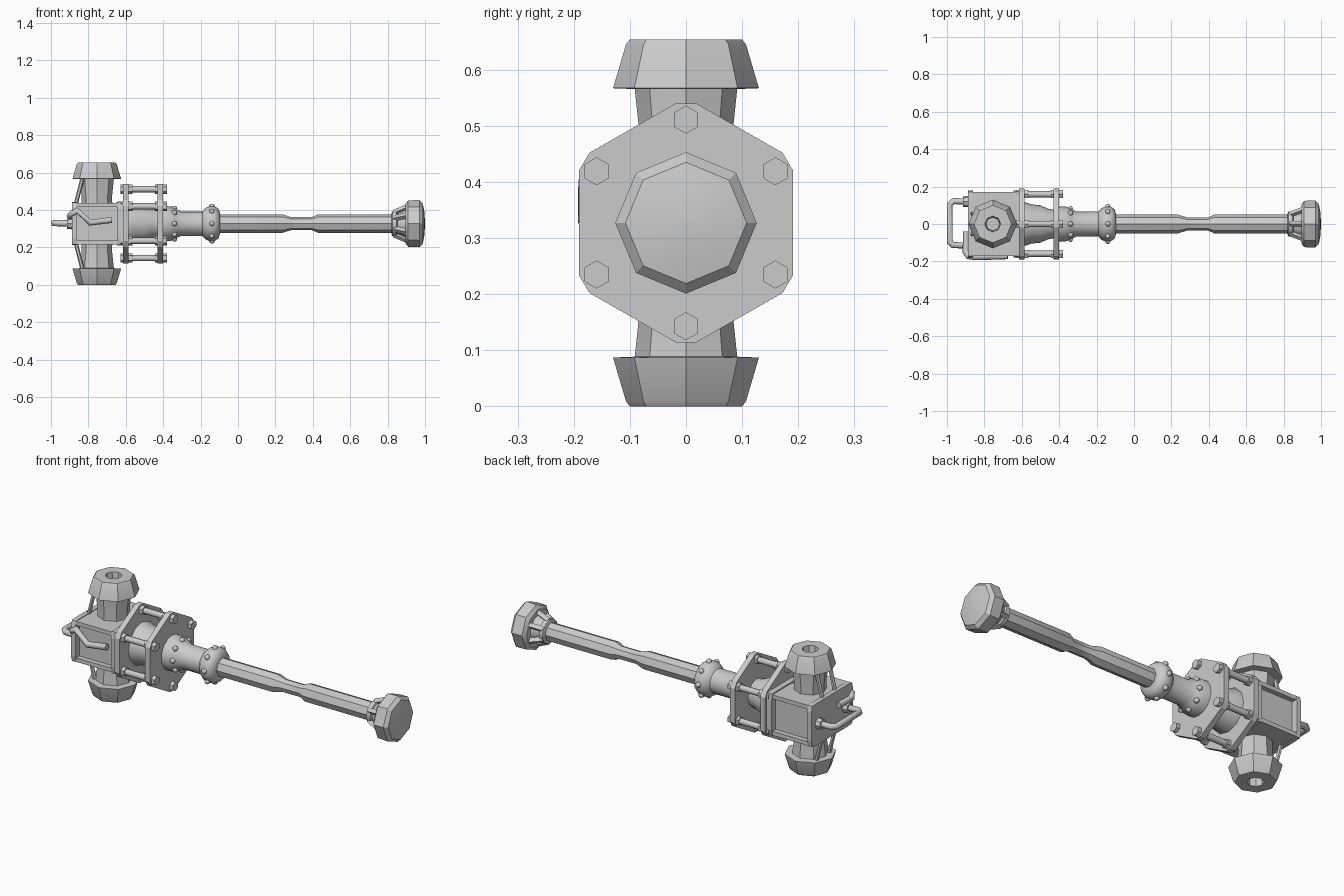
import bpy, bmesh
from math import cos, sin, pi, radians
from mathutils import Vector

if "Cube" in bpy.data.objects:
    bpy.data.objects.remove(bpy.data.objects["Cube"])

ZC = 0.327      # height of the long axis
HX = -0.755     # centre of the upright head


def finish(bm, name, smooth=None):
    bmesh.ops.remove_doubles(bm, verts=bm.verts, dist=1e-5)
    bmesh.ops.recalc_face_normals(bm, faces=bm.faces)
    me = bpy.data.meshes.new(name)
    for f in bm.faces:
        f.smooth = smooth is not None
    bm.to_mesh(me)
    bm.free()
    if smooth is not None:
        me.set_sharp_from_angle(angle=radians(smooth))
    ob = bpy.data.objects.new(name, me)
    bpy.context.collection.objects.link(ob)
    return ob


def lathe(name, profile, start, direction, n=8, smooth=None, turn=0.0):
    """Revolve (distance, radius) pairs round a line, capping both ends."""
    d = Vector(direction).normalized()
    u = Vector((0, 0, 1)) if abs(d.z) < 0.9 else Vector((1, 0, 0))
    v = d.cross(u).normalized()
    u = v.cross(d)
    bm = bmesh.new()
    rings = []
    for t, r in profile:
        r = max(r, 1e-4)
        rings.append([bm.verts.new(Vector(start) + d * t
                      + (u * cos(turn + 2 * pi * i / n) + v * sin(turn + 2 * pi * i / n)) * r)
                      for i in range(n)])
    for a, b in zip(rings, rings[1:]):
        for i in range(n):
            j = (i + 1) % n
            bm.faces.new((a[i], a[j], b[j], b[i]))
    bm.faces.new(rings[0])
    bm.faces.new(rings[-1])
    return finish(bm, name, smooth)


def along_x(name, profile, n=8, smooth=None, y=0, z=ZC):
    return lathe(name, profile, (0, y, z), (1, 0, 0), n, smooth)


def rod(name, a, b, r, n=8, smooth=50):
    d = Vector(b) - Vector(a)
    return lathe(name, [(0, r), (d.length, r)], a, d, n, smooth)


def plate(name, quarter, x0, x1):
    """Plate across x; quarter outline (y, z) mirrored to all four quadrants."""
    pts = (quarter + [(y, -z) for y, z in reversed(quarter)]
           + [(-y, -z) for y, z in quarter] + [(-y, z) for y, z in reversed(quarter)])
    bm = bmesh.new()
    f = bm.faces.new([bm.verts.new((x0, y, ZC + z)) for y, z in pts])
    ext = bmesh.ops.extrude_face_region(bm, geom=[f])["geom"]
    bmesh.ops.translate(bm, vec=(x1 - x0, 0, 0),
                        verts=[g for g in ext if isinstance(g, bmesh.types.BMVert)])
    bm.faces.new([v for v in f.verts]) if not f.is_valid else None
    return finish(bm, name)


def box(name, lo, hi):
    bm = bmesh.new()
    bmesh.ops.create_cube(bm, size=1)
    for v in bm.verts:
        v.co = Vector([(a + b) / 2 + c * (b - a) for a, b, c in zip(lo, hi, v.co)])
    return finish(bm, name)


def tube(name, pts, r):
    cu = bpy.data.curves.new(name, 'CURVE')
    cu.dimensions = '3D'
    cu.bevel_depth = r
    cu.bevel_resolution = 2
    cu.use_fill_caps = True
    sp = cu.splines.new('POLY')
    sp.points.add(len(pts) - 1)
    for p, c in zip(sp.points, pts):
        p.co = (*c, 1)
    ob = bpy.data.objects.new(name, cu)
    bpy.context.collection.objects.link(ob)
    return ob


# Shaft with a narrow waist
along_x("shaft", [(-0.12, 0.05), (0.235, 0.05), (0.285, 0.035), (0.395, 0.035),
                  (0.43, 0.05), (0.85, 0.05)], 8, 30)

# Pommel, its collar and ribs
along_x("pommel", [(0.895, 0.105), (0.91, 0.124), (0.97, 0.126), (0.988, 0.108),
                   (0.997, 0.06), (1.0, 0)], 8, 30)
along_x("pommel_collar", [(0.82, 0.055), (0.825, 0.066), (0.848, 0.066), (0.852, 0.056),
                          (0.90, 0.075)], 12, 40)
for i in range(6):
    a = pi / 6 + i * pi / 3
    c, s = cos(a), sin(a)
    rod("pommel_rib", (0.835, 0.058 * c, ZC + 0.058 * s), (0.91, 0.09 * c, ZC + 0.09 * s), 0.016, 4, None)

# Socket sleeve with two riveted flanges
along_x("socket_sleeve", [(-0.41, 0.095), (-0.36, 0.092), (-0.335, 0.08), (-0.305, 0.066),
                          (-0.19, 0.066), (-0.175, 0.083), (-0.155, 0.093), (-0.125, 0.093),
                          (-0.105, 0.08), (-0.095, 0.052)], 16, 45)
for x, r in ((-0.34, 0.078), (-0.14, 0.089)):
    for i in range(8):
        a = i * pi / 4
        c, s = cos(a), sin(a)
        lathe("rivet", [(0, 0.015), (0.01, 0.014), (0.017, 0.007)],
              (x, r * c, ZC + r * s), (0, c, s), 6, 50)

# Pair of six-sided clamp plates, core and bolts
hexagon = [(0.018, 0.213), (0.172, 0.125), (0.191, 0.093)]
plate("inner_clamp_plate", hexagon, -0.615, -0.585)
plate("outer_clamp_plate", hexagon, -0.43, -0.40)
along_x("clamp_core", [(-0.65, 0.115), (-0.575, 0.115), (-0.55, 0.105), (-0.50, 0.10),
                       (-0.46, 0.082), (-0.42, 0.075)], 12, 30)
for i in range(6):
    a = i * pi / 3
    y, z = 0.184 * sin(a), ZC + 0.184 * cos(a)
    along_x("clamp_bolt", [(-0.62, 0.017), (-0.39, 0.017)], 8, 50, y, z)
    for x0, x1 in ((-0.628, -0.565), (-0.445, -0.38)):
        along_x("bolt_nut", [(x0, 0.025), (x1, 0.025)], 6, None, y, z)

# Head block: side channels between two end plates
box("head_block", (-0.87, -0.145, ZC - 0.09), (-0.61, 0.145, ZC + 0.09))
for s in (-1, 1):
    z = ZC + s * 0.1
    box("head_flange", (-0.88, -0.172, z - 0.011), (-0.61, 0.172, z + 0.011))
plate("head_rear_plate", [(0.13, 0.115), (0.172, 0.112), (0.18, 0.08)], -0.888, -0.862)
plate("head_front_plate", [(0.13, 0.118), (0.172, 0.115), (0.18, 0.08)], -0.645, -0.615)

# Upright necks, hammer caps with sockets, and braces, top and bottom
for s, side in ((1, "top"), (-1, "bottom")):
    base = (HX, 0, ZC)
    lathe(side + "_neck", [(0, 0.085), (0.15, 0.082), (0.245, 0.092)], base, (0, 0, s), 8, 30)
    lathe(side + "_cap", [(0.238, 0.08), (0.24, 0.13), (0.318, 0.107), (0.327, 0.1),
                          (0.327, 0.042), (0.27, 0.036), (0.27, 0)], base, (0, 0, s), 8, 30)
    for y in (-0.055, 0.055):
        rod("cap_brace", (-0.868, y, ZC + s * 0.1), (-0.83, y, ZC + s * 0.25), 0.011, 6)

# Rear loop handle and bent side lever
tube("rear_handle", [(-0.87, 0.12, ZC), (-0.965, 0.122, ZC + 0.003), (-0.985, 0.105, ZC + 0.003),
                     (-0.985, -0.095, ZC + 0.003), (-0.968, -0.113, ZC + 0.003), (-0.87, -0.115, ZC)], 0.017)
tube("rear_grip", [(-0.897, -0.04, ZC + 0.04), (-0.9, -0.15, ZC + 0.04),
                   (-0.885, -0.172, ZC + 0.055), (-0.86, -0.176, ZC + 0.07),
                   (-0.79, -0.176, ZC + 0.005), (-0.675, -0.172, ZC + 0.02)], 0.017)
for y in (-0.115, 0.12):
    along_x("handle_boss", [(-0.915, 0.028), (-0.87, 0.032)], 8, 40, y)
